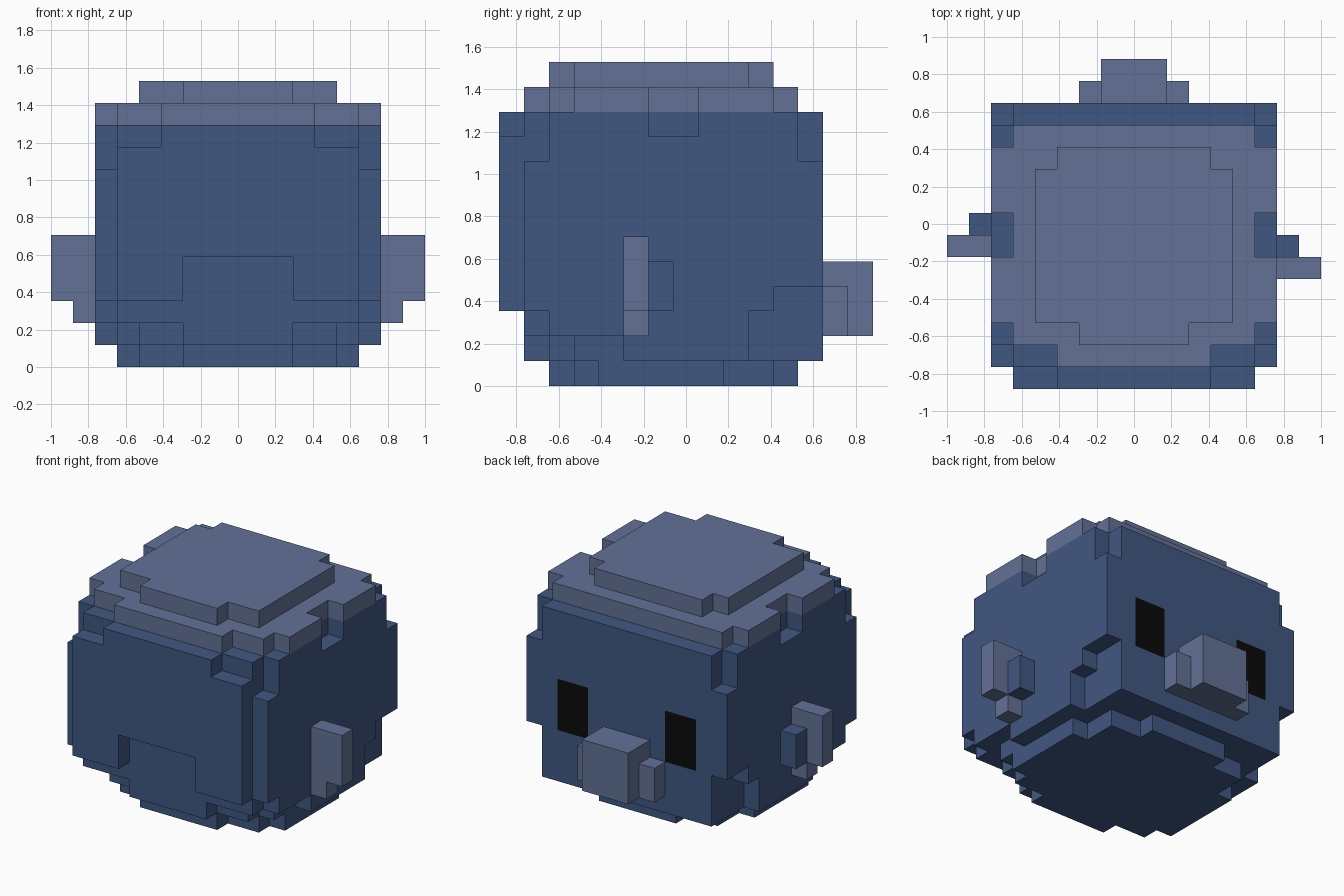
import bpy, bmesh, math
from itertools import product
from mathutils import Vector

if "Cube" in bpy.data.objects:
    bpy.data.objects.remove(bpy.data.objects["Cube"])

U = 2 / 17  # edge of one block


def material(name, rgb):
    m = bpy.data.materials.new(name)
    m.use_nodes = True
    m.diffuse_color = (*rgb, 1)
    bsdf = m.node_tree.nodes["Principled BSDF"]
    bsdf.inputs["Base Color"].default_value = (*rgb, 1)
    bsdf.inputs["Roughness"].default_value = 0.9
    return m


DARK = material("dark_blue", (0.053, 0.096, 0.222))
LIGHT = material("pale_blue", (0.122, 0.165, 0.305))
BLACK = material("black", (0.003, 0.003, 0.003))


def box(x0, x1, y0, y1, z0, z1):
    """Set of blocks, inclusive ranges."""
    return set(product(range(x0, x1 + 1), range(y0, y1 + 1), range(z0, z1 + 1)))


def mid(h, y0, y1, z0, z1):
    """Blocks centred on x = 0, reaching h blocks to each side."""
    return box(-h, h, y0, y1, z0, z1)


def sides(y0, y1, z0, z1):
    """Outermost body columns on both sides."""
    return box(6, 6, y0, y1, z0, z1) | box(-6, -6, y0, y1, z0, z1)


parts = {}

# Eyes, flush with the face
parts["left_eye"] = (box(3, 4, 5, 5, 4, 6), BLACK)
parts["right_eye"] = (box(-4, -3, 5, 5, 4, 6), BLACK)

# Body core with stepped side columns
body = mid(5, -6, 5, 2, 10)
for span in [(-6, -6, 3, 8), (-5, -3, 2, 10), (-2, 2, 1, 10),
             (3, 3, 3, 10), (4, 4, 4, 10), (5, 5, 4, 8)]:
    body |= sides(*span)
body -= sides(-1, 0, 10, 10)
body -= parts["left_eye"][0] | parts["right_eye"][0]
parts["body"] = (body, DARK)

# Raised panel on the front
parts["front_panel"] = (mid(5, -7, -7, 3, 9) | mid(3, -7, -7, 10, 10)
                        - mid(2, -7, -7, 3, 4), DARK)
parts["front_panel"][0].difference_update(mid(2, -7, -7, 3, 4))

# Stepped underside
parts["lower_belly"] = (mid(2, -6, 5, 1, 1) | mid(4, -5, 5, 1, 1)
                        | mid(5, -4, 5, 1, 1), DARK)
parts["base"] = (mid(2, -5, 4, 0, 0) | mid(4, -4, 3, 0, 0)
                 | mid(5, -3, 1, 0, 0), DARK)

# Two-tier cap
parts["cap_lower"] = (mid(3, -6, -6, 11, 11) | mid(5, -5, 4, 11, 11)
                      | sides(-4, -2, 11, 11) | sides(1, 3, 11, 11), LIGHT)
parts["cap_upper"] = (mid(2, -5, -5, 12, 12) | mid(4, -4, 2, 12, 12)
                      | mid(3, 3, 3, 12, 12), LIGHT)

# Beak
parts["beak"] = (mid(1, 6, 7, 2, 4) | mid(2, 6, 6, 2, 3), LIGHT)

# Wings, the right one set a block further along
for side, s, y in (("left", 1, -2), ("right", -1, -1)):
    wing = box(7, 8, y, y, 3, 5) | box(7, 7, y, y, 2, 2)
    nub = box(7, 7, y + 1, y + 1, 3, 4)
    parts[side + "_wing"] = ({(s * a, b, c) for a, b, c in wing}, LIGHT)
    parts[side + "_wing_root"] = ({(s * a, b, c) for a, b, c in nub}, DARK)

solid = set().union(*(cells for cells, _ in parts.values()))


def build(name, cells, mat):
    """Skin the blocks with their exposed faces and merge the flat areas."""
    bm = bmesh.new()
    verts = {}

    def vert(p):
        key = tuple(round(2 * c) for c in p)
        if key not in verts:
            verts[key] = bm.verts.new((p.x * U, p.y * U, (p.z + 0.5) * U))
        return verts[key]

    for cell in sorted(cells):
        for axis, sign in product(range(3), (-1, 1)):
            n = Vector((0, 0, 0))
            n[axis] = sign
            c = Vector(cell)
            if tuple(int(v) for v in c + n) in solid:
                continue
            a = Vector((0, 0, 0))
            a[(axis + 1) % 3] = 1
            b = n.cross(a)
            corners = [c + (n + a * i + b * j) / 2
                       for i, j in ((-1, -1), (1, -1), (1, 1), (-1, 1))]
            bm.faces.new([vert(p) for p in corners])
    bmesh.ops.dissolve_limit(bm, angle_limit=math.radians(1),
                             verts=bm.verts[:], edges=bm.edges[:])
    mesh = bpy.data.meshes.new(name)
    bm.to_mesh(mesh)
    bm.free()
    mesh.materials.append(mat)
    bpy.context.collection.objects.link(bpy.data.objects.new(name, mesh))


for name, (cells, mat) in parts.items():
    build(name, cells, mat)
